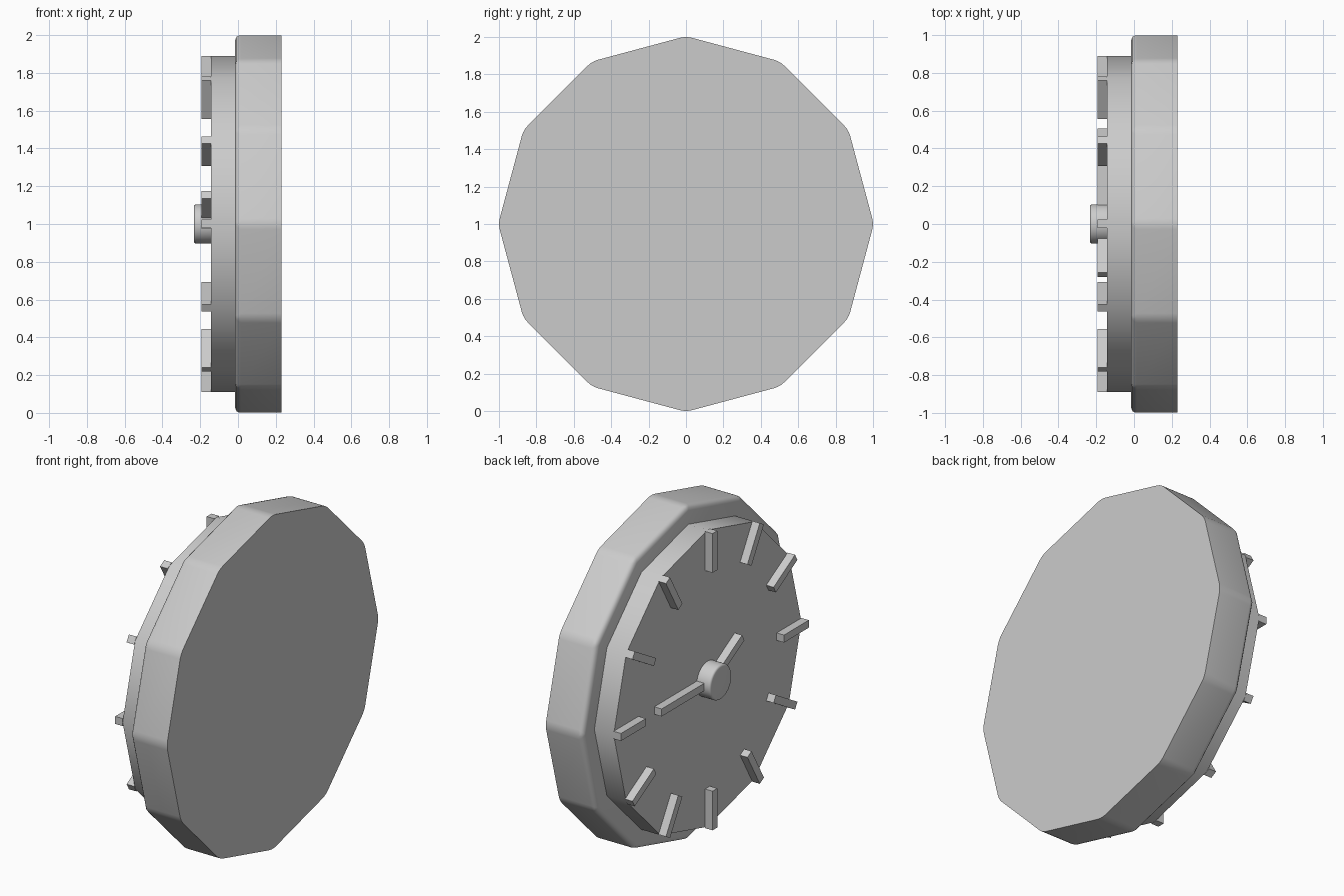
import bpy, bmesh
from math import sin, cos, pi, radians
from mathutils import Matrix, Vector

cube = bpy.data.objects.get("Cube")
if cube:
    bpy.data.objects.remove(cube, do_unlink=True)

grey = bpy.data.materials.new("plain grey")
grey.use_nodes = True
colour = (0.6, 0.6, 0.6, 1)
grey.diffuse_color = colour
grey.node_tree.nodes["Principled BSDF"].inputs["Base Color"].default_value = colour

CENTRE = Vector((0, 0, 1))


def finish(name, bm, smooth):
    bmesh.ops.recalc_face_normals(bm, faces=bm.faces)
    mesh = bpy.data.meshes.new(name)
    bm.to_mesh(mesh)
    bm.free()
    mesh.materials.append(grey)
    if smooth:
        mesh.shade_smooth()
        mesh.set_sharp_from_angle(angle=radians(38))
    obj = bpy.data.objects.new(name, mesh)
    bpy.context.collection.objects.link(obj)
    return obj


def disc(name, sides, radius, x_front, x_back, rim=0, corners=False):
    """Prism lying along x, with its front rim (and corners) rounded."""
    bm = bmesh.new()
    ring = [bm.verts.new((x_front, radius * sin(2 * pi * i / sides),
                          1 + radius * cos(2 * pi * i / sides)))
            for i in range(sides)]
    base = bm.faces.new(ring)
    ext = bmesh.ops.extrude_face_region(bm, geom=[base], use_keep_orig=True)
    moved = [v for v in ext["geom"] if isinstance(v, bmesh.types.BMVert)]
    bmesh.ops.translate(bm, verts=moved, vec=(x_back - x_front, 0, 0))
    if rim:
        def is_rounded(e):
            at_back = [abs(v.co.x - x_back) < 1e-4 for v in e.verts]
            return not any(at_back) or (corners and not all(at_back))
        edges = [e for e in bm.edges if is_rounded(e)]
        bmesh.ops.bevel(bm, geom=edges, offset=rim, segments=3, profile=0.5,
                        affect='EDGES', clamp_overlap=True)
    return finish(name, bm, True)


def bar(name, hour, inner, outer):
    """Raised bar pointing from the centre towards an hour."""
    bm = bmesh.new()
    bmesh.ops.create_cube(bm, size=1)
    bmesh.ops.scale(bm, verts=bm.verts, vec=(0.05, 0.045, outer - inner))
    bmesh.ops.translate(bm, verts=bm.verts, vec=(-0.167, 0, (inner + outer) / 2))
    bmesh.ops.rotate(bm, verts=bm.verts, cent=(0, 0, 0),
                     matrix=Matrix.Rotation(hour * pi / 6, 3, 'X'))
    bmesh.ops.translate(bm, verts=bm.verts, vec=CENTRE)
    return finish(name, bm, False)


# Case and dial
disc("case", 12, 1.004, -0.015, 0.23, rim=0.03, corners=True)
disc("dial", 12, 0.89, -0.143, 0.02)

# Hour markers
for hour in range(1, 13):
    bar(f"hour_marker_{hour}", hour, 0.655, 0.89)

# Hands and the hub over them
bar("hour_hand", 2, 0, 0.31)
bar("minute_hand", 9, 0, 0.505)
disc("hub", 32, 0.104, -0.233, -0.14, rim=0.012)
